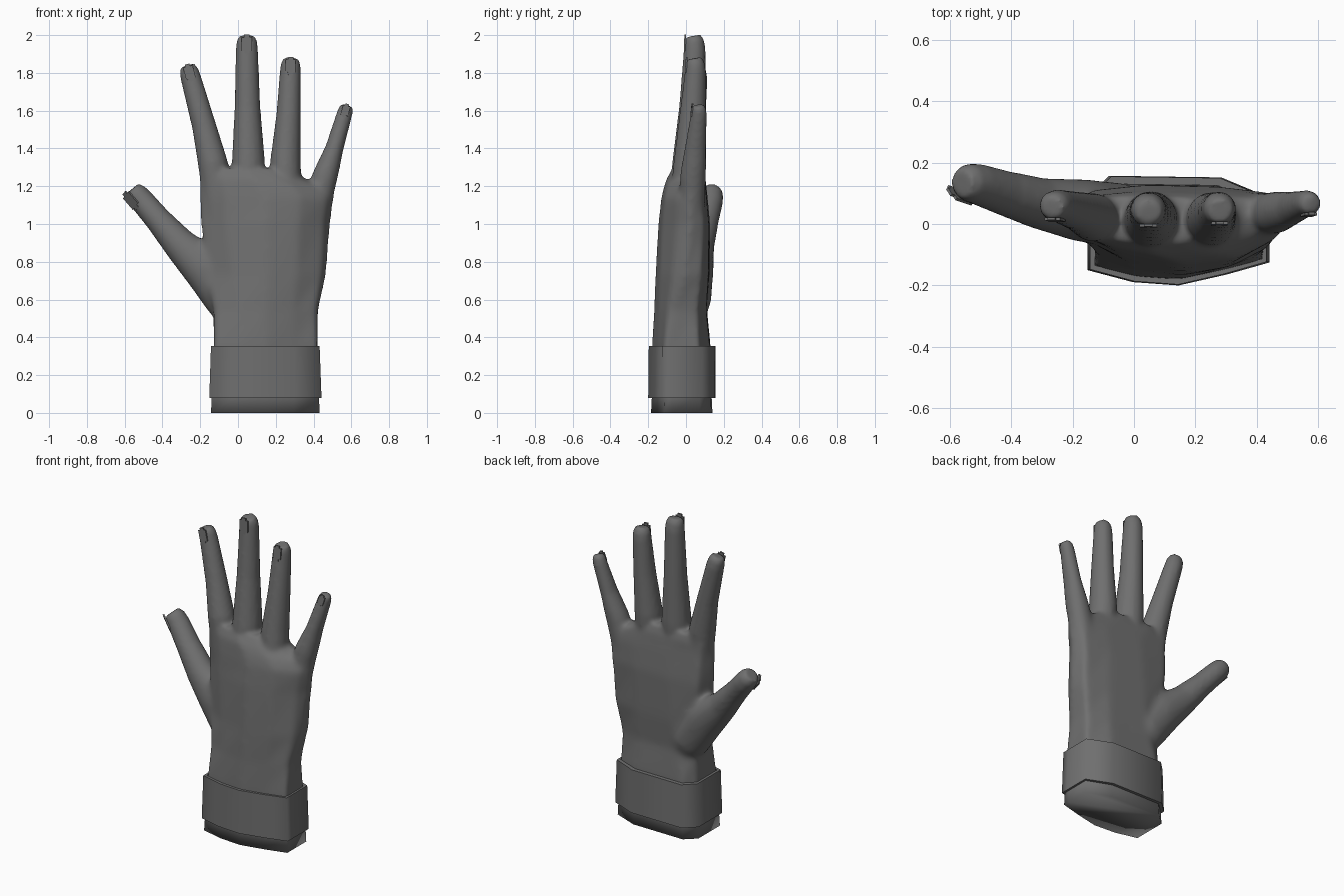
import bpy, bmesh, math
from mathutils import Vector, Matrix

cube = bpy.data.objects.get("Cube")
if cube:
    bpy.data.objects.remove(cube, do_unlink=True)

grey = bpy.data.materials.new("dark_grey")
grey.use_nodes = True
colour = (0.16, 0.16, 0.16, 1)
grey.diffuse_color = colour
grey.node_tree.nodes["Principled BSDF"].inputs["Base Color"].default_value = colour


def loft(bm, rings):
    """Skin closed rings of equal length and cap both ends."""
    loops = [[bm.verts.new(p) for p in ring] for ring in rings]
    n = len(loops[0])
    for a, b in zip(loops, loops[1:]):
        for i in range(n):
            j = (i + 1) % n
            bm.faces.new((a[i], a[j], b[j], b[i]))
    bm.faces.new(loops[0][::-1])
    bm.faces.new(loops[-1])


def finish(bm, name):
    bmesh.ops.recalc_face_normals(bm, faces=bm.faces)
    mesh = bpy.data.meshes.new(name)
    bm.to_mesh(mesh)
    bm.free()
    mesh.materials.append(grey)
    obj = bpy.data.objects.new(name, mesh)
    bpy.context.collection.objects.link(obj)
    return obj


def smooth(obj, degrees):
    bpy.ops.object.select_all(action="DESELECT")
    obj.select_set(True)
    bpy.context.view_layer.objects.active = obj
    bpy.ops.object.shade_smooth_by_angle(angle=math.radians(degrees))


def apply(obj, modifier):
    bpy.context.view_layer.objects.active = obj
    bpy.ops.object.modifier_apply(modifier=modifier.name)


# Cross-sections in a -1..1 box: angular wrist and arched palm
WRIST = [(-1, -.72), (-.5, -.94), (0, -1), (.53, -.8), (1, -.58),
         (1, -.33), (1, .6), (.47, .97), (-.76, 1), (-1, .62)]
PALM = [(-1, 0), (-.6, -.65), (0, -1), (.5, -.85), (.88, -.3),
        (1, .25), (.9, .8), (.4, .95), (-.3, 1), (-.87, .85)]


def section(z, x0, x1, y0, y1, arch=0):
    ring = []
    for a, b in zip(WRIST, PALM):
        u, v = Vector(a).lerp(Vector(b), arch)
        ring.append(((x0 + x1 + u * (x1 - x0)) / 2,
                     (y0 + y1 + v * (y1 - y0)) / 2, z))
    return ring


def frame(axis):
    """Sideways and depth directions for a digit pointing along axis."""
    side = Vector((axis.z, 0, -axis.x)).normalized()
    return side, axis.cross(side).normalized()


def digit(bm, stations):
    """Tapered tube through (x, y, z, half width, half depth) with a blunt tip."""
    pts = [Vector(s[:3]) for s in stations]
    sizes = [s[3:] for s in stations]
    axis = (pts[-1] - pts[-2]).normalized()
    w, d = sizes[-1]
    back = frame(axis)[1] * d
    end = pts[-1]
    for along, scale, shift in ((.75, .93, .08), (1.25, .7, .2)):
        pts.append(end + axis * w * along - back * shift)
        sizes.append((w * scale, d * scale))
    rings = []
    for i, (p, (rx, ry)) in enumerate(zip(pts, sizes)):
        t = (pts[min(i + 1, len(pts) - 1)] - pts[max(i - 1, 0)]).normalized()
        s, b = frame(t)
        angles = [math.tau * k / 16 for k in range(16)]
        rings.append([p + 1.05 * (s * rx * math.cos(a) + b * ry * math.sin(a)) for a in angles])
    loft(bm, rings)
    return end, axis, w, d


# Palm
bm = bmesh.new()
loft(bm, [section(*s) for s in (
    (.20, -.13, .42, -.18, .13, 0),
    (.36, -.127, .42, -.18, .13, 0),
    (.54, -.13, .424, -.17, .112, .3),
    (.73, -.16, .468, -.163, .125, .7),
    (1.0, -.20, .492, -.148, .128, 1),
    (1.14, -.208, .51, -.132, .115, 1),
    (1.20, -.208, .45, -.118, .108, 1),
    (1.24, -.207, .36, -.105, .105, 1),
    (1.295, -.20, .28, -.07, .09, 1))])

# Fingers and thumb, each from root to the last joint
DIGITS = {
    "index": [(-.075, .01, .98, .09, .07), (-.135, .022, 1.33, .075, .075),
              (-.18, .04, 1.52, .061, .062), (-.25, .06, 1.775, .052, .05)],
    "middle": [(.055, 0, 1.1, .09, .09), (.055, .018, 1.34, .083, .085),
               (.05, .035, 1.62, .065, .068), (.047, .046, 1.925, .056, .055)],
    "ring": [(.25, 0, 1.1, .085, .085), (.252, .02, 1.34, .077, .08),
             (.268, .035, 1.58, .062, .066), (.277, .05, 1.81, .053, .053)],
    "little": [(.39, .03, .98, .075, .065), (.46, .037, 1.25, .066, .067),
               (.51, .05, 1.4, .046, .054), (.563, .068, 1.58, .04, .041)],
    "thumb": [(.04, .02, .44, .07, .05), (-.05, .03, .60, .12, .10),
              (-.175, .045, .77, .118, .098), (-.31, .068, .895, .085, .08),
              (-.42, .10, 1.02, .067, .07), (-.51, .13, 1.125, .062, .064)],
}
ends = {name: digit(bm, stations) for name, stations in DIGITS.items()}
hand = finish(bm, "hand")

# Fuse the hand into one skin with soft webs between the digits
fuse = hand.modifiers.new("fuse", "REMESH")
fuse.mode = "VOXEL"
fuse.voxel_size = .011
apply(hand, fuse)
soften = hand.modifiers.new("soften", "SMOOTH")
soften.iterations = 6
apply(hand, soften)

# Relax the palm and thumb root further, fading out towards the digits
palm = hand.vertex_groups.new(name="palm")
for v in hand.data.vertices:
    fade = min((1.3 - v.co.z) / .1, (v.co.x + .35) / .1, (v.co.z - .3) / .1)
    if fade > 0:
        palm.add([v.index], min(fade, 1), "REPLACE")
relax = hand.modifiers.new("relax", "SMOOTH")
relax.vertex_group = palm.name
relax.iterations = 30
apply(hand, relax)
smooth(hand, 80)

# Nails: thin plates set into the outer side of each tip
for name, (end, axis, w, d) in ends.items():
    side, back = frame(axis)
    if name == "thumb":
        turn = Matrix.Rotation(math.radians(-45), 3, axis)
        side, back = turn @ side, turn @ back
    basis = Matrix((side, axis, back)).transposed().to_4x4()
    basis.translation = end + axis * w * .45 - back * d * .96
    nail = bmesh.new()
    bmesh.ops.create_cube(nail, size=1, matrix=basis @ Matrix.Diagonal((w, w * 1.8, .009, 1)))
    corners = [e for e in nail.edges
               if abs((e.verts[0].co - e.verts[1].co).normalized().dot(back)) > .9]
    bmesh.ops.bevel(nail, geom=corners, offset=w * .25, segments=2, affect="EDGES")
    finish(nail, name + "_nail")

# Wrist end below the cuff
bm = bmesh.new()
loft(bm, [section(0, -.143, .432, -.185, .14),
          section(.10, -.138, .428, -.18, .135),
          section(.30, -.127, .42, -.175, .13)])
smooth(finish(bm, "wrist"), 180)

# Cuff: a hollow band with flat rims
bm = bmesh.new()
path = [section(.08, -.152, .442, -.2, .157), section(.355, -.143, .432, -.197, .155),
        section(.355, -.127, .416, -.178, .13), section(.08, -.137, .426, -.18, .138)]
loops = [[bm.verts.new(p) for p in ring] for ring in path]
count = len(WRIST)
for k in range(4):
    a, b = loops[k], loops[(k + 1) % 4]
    for i in range(count):
        j = (i + 1) % count
        bm.faces.new((a[i], a[j], b[j], b[i]))
smooth(finish(bm, "cuff"), 84)
